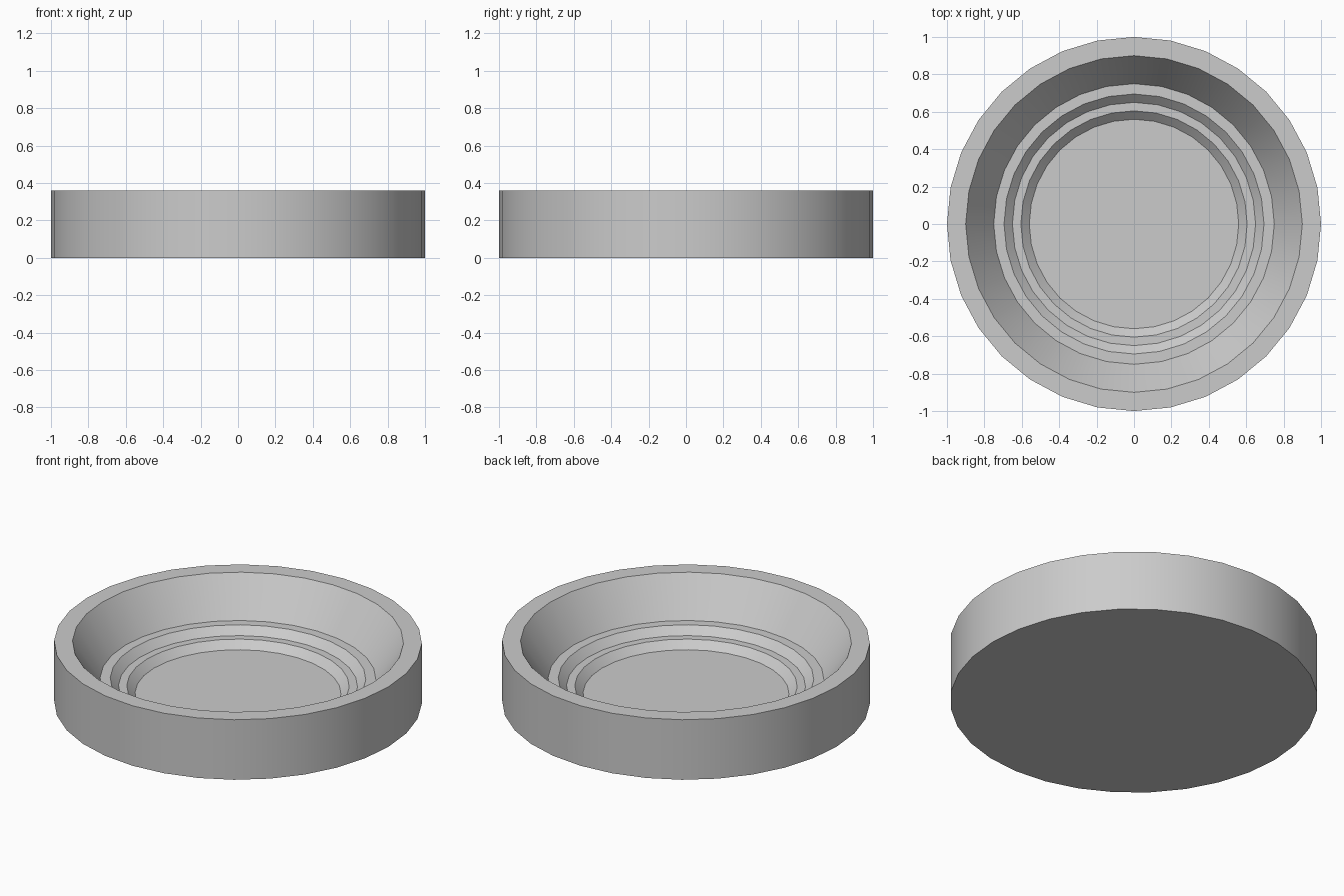
import bpy, bmesh
from math import cos, sin, pi, radians

if "Cube" in bpy.data.objects:
    bpy.data.objects.remove(bpy.data.objects["Cube"])

SIDES = 32
# Outer wall, flat rim, sloped bowl, two ledges, recessed floor: (radius, height)
PROFILE = [(1.0, 0.0), (1.0, 0.36), (0.9, 0.36), (0.75, 0.14), (0.695, 0.14),
           (0.65, 0.096), (0.605, 0.096), (0.56, 0.053)]

bm = bmesh.new()
rings = [[bm.verts.new((r * cos(2 * pi * i / SIDES), r * sin(2 * pi * i / SIDES), z))
          for i in range(SIDES)] for r, z in PROFILE]

# Walls between neighbouring rings
for low, high in zip(rings, rings[1:]):
    for i in range(SIDES):
        j = (i + 1) % SIDES
        bm.faces.new((low[i], low[j], high[j], high[i]))

# Underside and dish floor
bm.faces.new(rings[0][::-1])
bm.faces.new(rings[-1])

mesh = bpy.data.meshes.new("stepped_dish")
bm.to_mesh(mesh)
bm.free()
dish = bpy.data.objects.new("stepped_dish", mesh)
bpy.context.collection.objects.link(dish)

# Smooth round walls, sharp steps
bpy.context.view_layer.objects.active = dish
dish.select_set(True)
bpy.ops.object.shade_smooth_by_angle(angle=radians(30))
